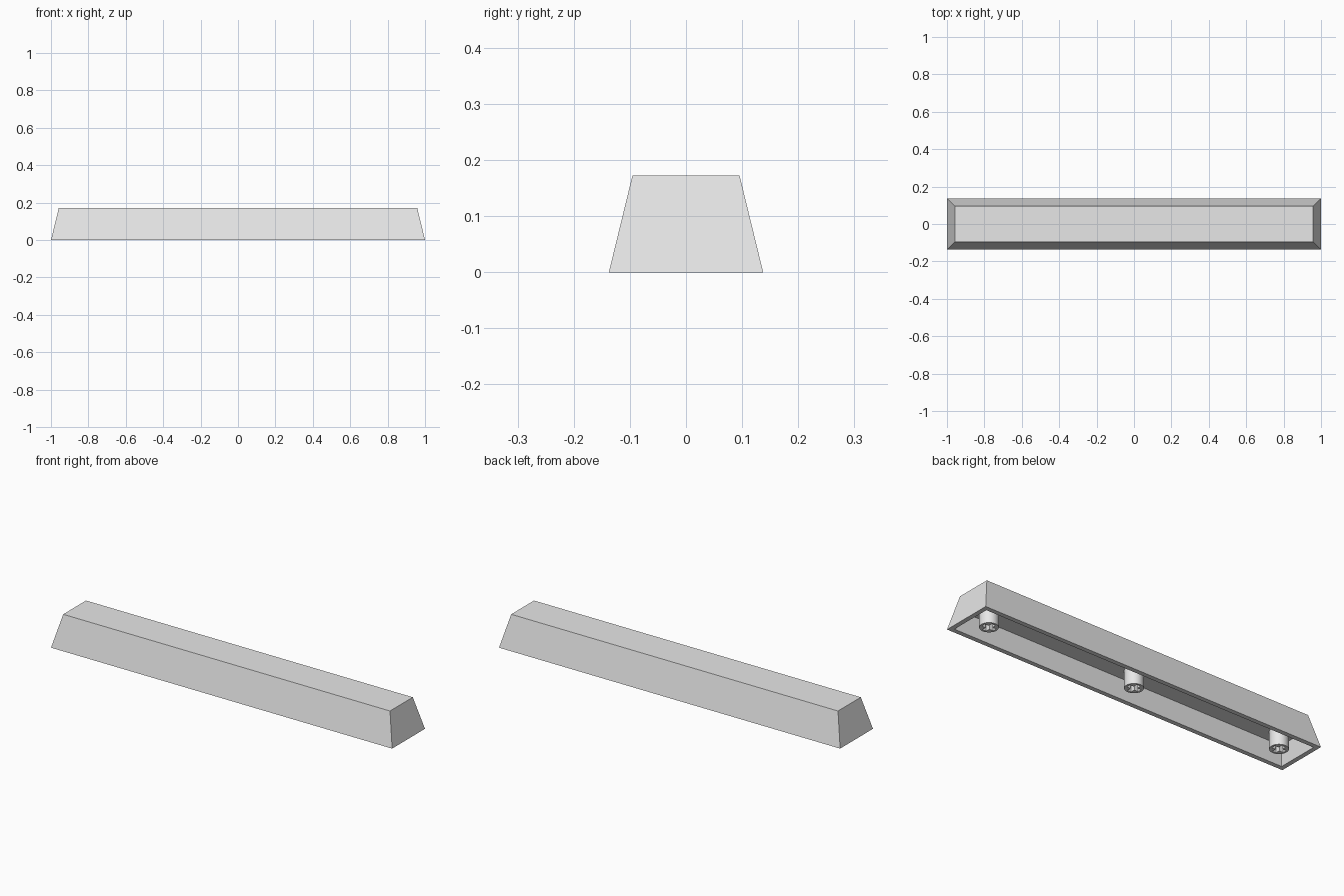
import bpy
import bmesh

default = bpy.data.objects.get("Cube")
if default:
    bpy.data.objects.remove(default, do_unlink=True)

# Plain grey plastic
plastic = bpy.data.materials.new("grey_plastic")
plastic.use_nodes = True
grey = (0.8, 0.8, 0.8, 1)
plastic.diffuse_color = grey
plastic.node_tree.nodes["Principled BSDF"].inputs["Base Color"].default_value = grey

HALF_X, HALF_Y, HEIGHT = 1.0, 0.1375, 0.172
TAPER = 0.042 / HEIGHT      # inward lean of the walls per unit of height
WALL = 0.024
CEILING = 0.092
STEM_X, STEM_RADIUS = 0.865, 0.045


def make_object(name, bm):
    bmesh.ops.recalc_face_normals(bm, faces=bm.faces)
    mesh = bpy.data.meshes.new(name)
    bm.to_mesh(mesh)
    bm.free()
    obj = bpy.data.objects.new(name, mesh)
    bpy.context.collection.objects.link(obj)
    mesh.materials.append(plastic)
    return obj


def ring(bm, z, inset):
    x, y = HALF_X - inset, HALF_Y - inset
    return [bm.verts.new((sx * x, sy * y, z))
            for sx, sy in ((-1, -1), (1, -1), (1, 1), (-1, 1))]


# Tapered cap: top, outer walls, bottom rim, inner walls, ceiling
bm = bmesh.new()
rings = [ring(bm, HEIGHT, TAPER * HEIGHT), ring(bm, 0, 0), ring(bm, 0, WALL),
         ring(bm, CEILING, WALL + TAPER * CEILING)]
for a, b in zip(rings, rings[1:]):
    for i in range(4):
        j = (i + 1) % 4
        bm.faces.new((a[i], a[j], b[j], b[i]))
bm.faces.new(rings[0])
bm.faces.new(rings[-1])
make_object("cap_shell", bm)

# Cross-shaped cutter for the stem sockets
bm = bmesh.new()
a, b, depth = 0.034, 0.011, 0.07
outline = [(b, a), (b, b), (a, b)]
points = []
for turn in range(4):
    points += outline
    outline = [(y, -x) for x, y in outline]
base = bm.faces.new([bm.verts.new((x, y, -0.02)) for x, y in points])
extruded = bmesh.ops.extrude_face_region(bm, geom=[base])["geom"]
top_verts = [v for v in extruded if isinstance(v, bmesh.types.BMVert)]
bmesh.ops.translate(bm, verts=top_verts, vec=(0, 0, depth + 0.02))
cutter = make_object("socket_cutter", bm)
cutter.hide_render = True
cutter.hide_set(True)

# Round stems, socketed underneath and rooted in the ceiling
for name, x in (("right_stem", -STEM_X), ("middle_stem", 0), ("left_stem", STEM_X)):
    bm = bmesh.new()
    bmesh.ops.create_cone(bm, cap_ends=True, segments=32, radius1=STEM_RADIUS,
                          radius2=STEM_RADIUS, depth=CEILING + 0.01)
    bmesh.ops.translate(bm, verts=bm.verts, vec=(0, 0, (CEILING + 0.01) / 2))
    stem = make_object(name, bm)
    cut = stem.modifiers.new("socket", 'BOOLEAN')
    cut.operation = 'DIFFERENCE'
    cut.solver = 'EXACT'
    cut.object = cutter
    bpy.context.view_layer.update()
    graph = bpy.context.evaluated_depsgraph_get()
    stem.data = bpy.data.meshes.new_from_object(stem.evaluated_get(graph))
    stem.modifiers.clear()
    stem.location.x = x
    bpy.ops.object.select_all(action='DESELECT')
    stem.select_set(True)
    bpy.context.view_layer.objects.active = stem
    bpy.ops.object.shade_smooth_by_angle(angle=0.6)

bpy.data.objects.remove(cutter, do_unlink=True)
